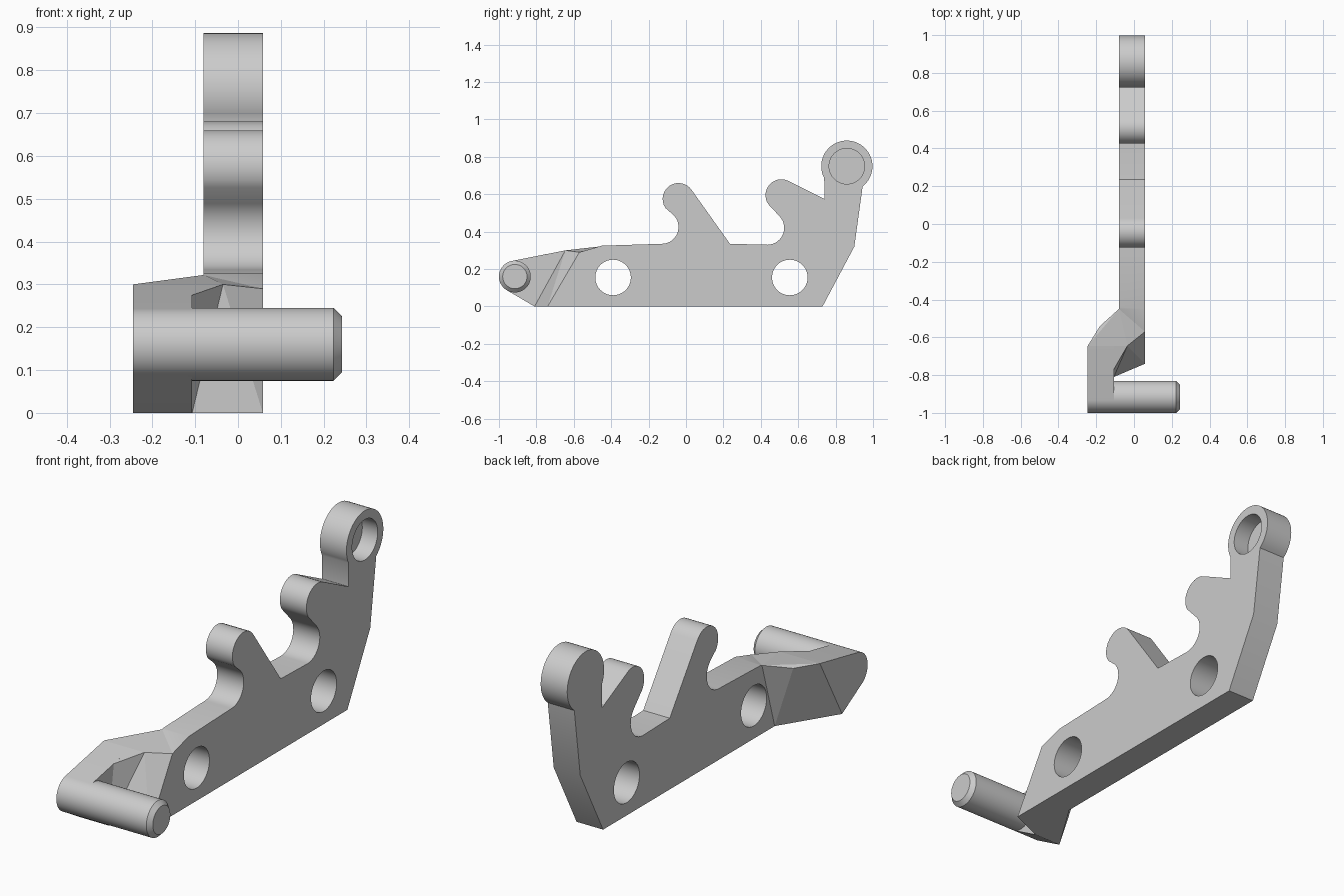
import bpy, bmesh
from math import sin, cos, radians, pi
from mathutils import Vector, Matrix

cube = bpy.data.objects.get("Cube")
if cube:
    bpy.data.objects.remove(cube, do_unlink=True)

grey = bpy.data.materials.new("light_grey")
grey.use_nodes = True
grey.diffuse_color = (0.6, 0.6, 0.6, 1)
grey.node_tree.nodes["Principled BSDF"].inputs["Base Color"].default_value = grey.diffuse_color

X_OUT, X_IN = -0.08, 0.058       # plate sides
ARM_OUT, ARM_IN = -0.245, -0.107  # offset arm sides
PIN_Y, PIN_Z, PIN_R = -0.915, 0.16, 0.085


def make_object(name, bm):
    bmesh.ops.recalc_face_normals(bm, faces=bm.faces)
    mesh = bpy.data.meshes.new(name)
    bm.to_mesh(mesh)
    bm.free()
    mesh.materials.append(grey)
    obj = bpy.data.objects.new(name, mesh)
    bpy.context.collection.objects.link(obj)
    return obj


def smooth(obj):
    bpy.ops.object.select_all(action="DESELECT")
    obj.select_set(True)
    bpy.context.view_layer.objects.active = obj
    bpy.ops.object.shade_smooth_by_angle(angle=radians(25))


def arc(y, z, r, start, end, steps=14):
    """Points on an arc in the side plane, angles in degrees."""
    angles = [radians(start + (end - start) * i / steps) for i in range(steps + 1)]
    return [(y + r * cos(a), z + r * sin(a)) for a in angles]


def hull(name, points):
    bm = bmesh.new()
    for p in points:
        bm.verts.new(p)
    result = bmesh.ops.convex_hull(bm, input=bm.verts)
    spare = {g for g in result["geom_interior"] + result["geom_unused"]
             if isinstance(g, bmesh.types.BMVert)}
    bmesh.ops.delete(bm, geom=list(spare), context="VERTS")
    bmesh.ops.dissolve_limit(bm, angle_limit=radians(1), verts=bm.verts, edges=bm.edges)
    return make_object(name, bm)


def cylinder(name, x0, x1, y, z, r, chamfer=0.0):
    """Cylinder along x, with an optional chamfer at its x1 end."""
    bm = bmesh.new()
    bmesh.ops.create_cone(bm, cap_ends=True, segments=64, radius1=r, radius2=r, depth=x1 - x0,
                          matrix=Matrix.Translation(((x0 + x1) / 2, y, z))
                          @ Matrix.Rotation(pi / 2, 4, "Y"))
    if chamfer:
        rim = [e for e in bm.edges if all(v.co.x > x1 - 0.001 for v in e.verts)]
        bmesh.ops.bevel(bm, geom=rim, offset=chamfer, segments=1, affect="EDGES")
    return make_object(name, bm)


# Plate outline: two hooked teeth and a round eye; its front edge differs per side
front_inner = [(-0.45, 0.325), (-0.57, 0.29), (-0.74, 0)]
front_outer = [(-0.44, 0.325), (-0.45, 0.322), (-0.545, 0)]
outline = [(0.73, 0), (0.90, 0.32)]
outline += arc(0.86, 0.75, 0.137, -52, 208, 40)
outline += [(0.74, 0.575)]
outline += arc(0.51, 0.595, 0.085, 60, 215)
outline += arc(0.435, 0.42, 0.09, 45, -90)
outline += [(0.235, 0.335)]
outline += arc(-0.04, 0.575, 0.085, 33, 215)
outline += arc(-0.13, 0.425, 0.09, 45, -90)

bm = bmesh.new()
inner = [bm.verts.new((X_IN, y, z)) for y, z in outline + front_inner]
outer = [bm.verts.new((X_OUT, y, z)) for y, z in outline + front_outer]
bm.faces.new(inner)
bm.faces.new(outer[::-1])
for i in range(len(inner)):
    bm.faces.new((inner[i - 1], outer[i - 1], outer[i], inner[i]))
plate = make_object("plate", bm)

# Two through holes and one blind bore in the eye
cutters = [cylinder("hole_cutter", -0.3, 0.3, -0.39, 0.155, 0.095),
           cylinder("hole_cutter", -0.3, 0.3, 0.555, 0.155, 0.095),
           cylinder("bore_cutter", X_IN - 0.08, 0.3, 0.86, 0.75, 0.095)]
bpy.context.view_layer.objects.active = plate
for cutter in cutters:
    cutter.hide_render = True
    mod = plate.modifiers.new("cut", "BOOLEAN")
    mod.operation, mod.solver, mod.object = "DIFFERENCE", "EXACT", cutter
    bpy.ops.object.modifier_apply(modifier=mod.name)
    bpy.data.objects.remove(cutter, do_unlink=True)
smooth(plate)

# Slanted bend joining the plate to the offset arm
arm_top, arm_foot = (-0.645, 0.30), (-0.81, 0)
wedge_top = (-0.035, *arm_top)
wedge_foot = (ARM_IN, *arm_foot)
hull("bend", [(X_IN, *p) for p in front_inner[1:]]
     + [(X_OUT, *p) for p in front_outer[1:]]
     + [(-0.18, -0.54, 0.30), wedge_top, wedge_foot,
        (ARM_OUT, *arm_top), (ARM_OUT, *arm_foot)])

# Fillet wedge in the inside corner of the bend
hull("bend_wedge", [wedge_top, wedge_foot, (ARM_IN, *arm_top), (ARM_IN, -0.77, 0.275)])

# Offset arm with a rounded end
arm_profile = [arm_top, arm_foot] + arc(PIN_Y, PIN_Z, PIN_R, 0, 360, 64)[:-1]
smooth(hull("arm", [(x, y, z) for x in (ARM_OUT, ARM_IN) for y, z in arm_profile]))

# Cross pin with a chamfered tip
smooth(cylinder("pin", ARM_IN - 0.01, 0.243, PIN_Y, PIN_Z, PIN_R, 0.02))
